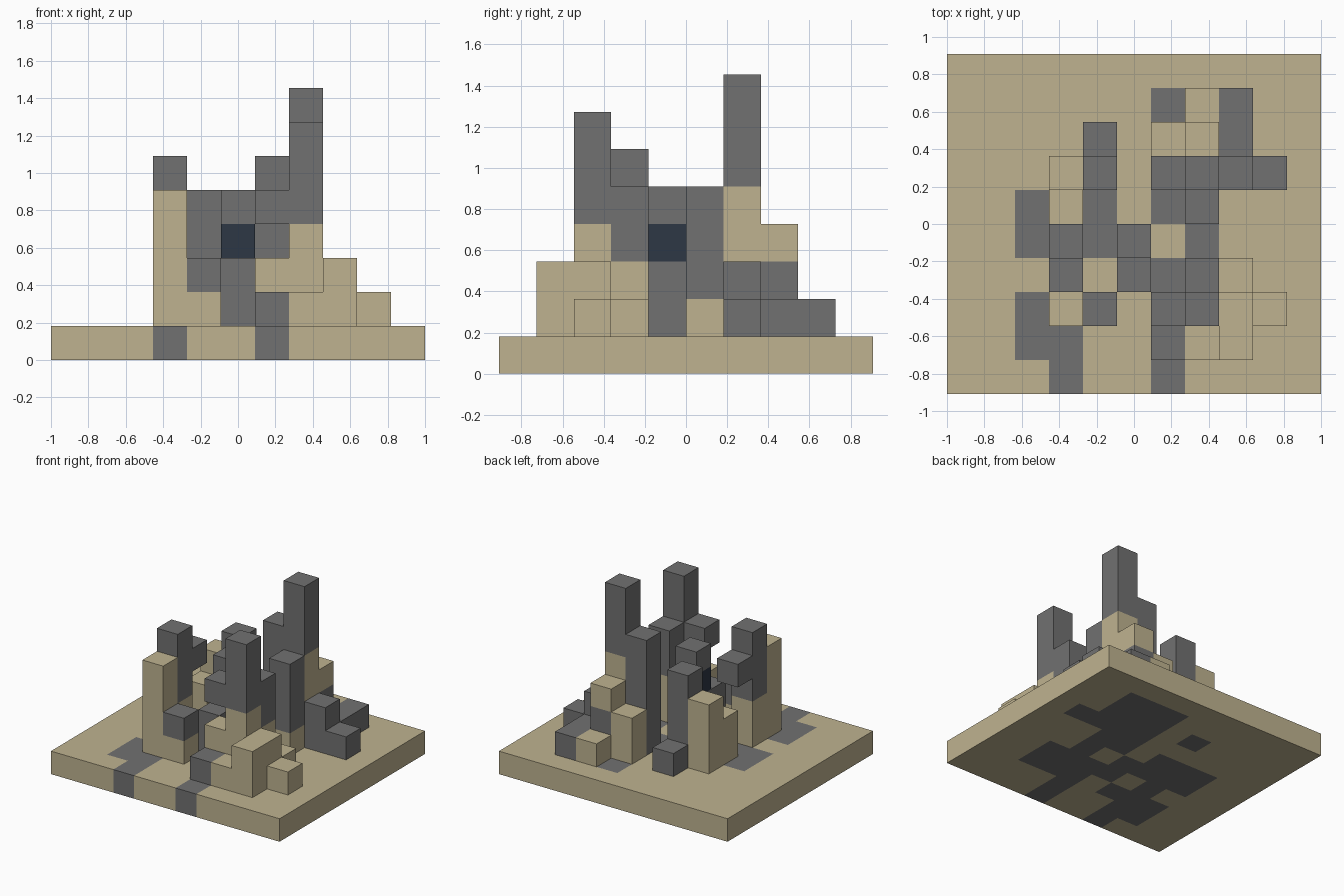
import bpy
import bmesh
from mathutils import Vector

cube = bpy.data.objects.get("Cube")
if cube:
    bpy.data.objects.remove(cube, do_unlink=True)


def make_material(name, rgb):
    mat = bpy.data.materials.new(name)
    mat.use_nodes = True
    mat.diffuse_color = (*rgb, 1)
    mat.node_tree.nodes["Principled BSDF"].inputs["Base Color"].default_value = (*rgb, 1)
    return mat


MATERIALS = [
    make_material("sand", (0.52, 0.45, 0.28)),
    make_material("slate grey", (0.165, 0.165, 0.165)),
    make_material("dark navy", (0.026, 0.038, 0.058)),
]
CODES = {"s": 0, "g": 1, "n": 2}
CELL = 2 / 11

# Floor pattern, front row first, # is slate
FLOOR = [
    "...#..#....",
    "..##..#....",
    "..###.###..",
    "...#.####..",
    "..####.#...",
    "..###.##...",
    "......####.",
    "....#.###..",
    "......###..",
    "...........",
]

# Towers by (column, row): block colours upward from the slab, "." is a gap
GROUPS = {
    "left_front_stairs": {
        (6, 1): "g", (7, 1): "s", (8, 1): "ss", (8, 2): "ss",
        (9, 2): "s", (8, 3): "s"},
    "left_front_towers": {
        (7, 2): "sssggg", (6, 2): "ss.g", (7, 3): "ssgg", (7, 5): "sggg"},
    "right_front_towers": {
        (3, 2): "ssss", (4, 2): "sg", (3, 3): "ssggg", (3, 4): "...g"},
    "centre_tower": {(5, 3): "gg", (5, 4): "ggng"},
    "right_back_towers": {
        (3, 5): "ss", (3, 6): "sss", (4, 6): "gggg", (4, 7): "g"},
    "left_back_towers": {
        (7, 6): "ssssggg", (6, 6): "ggggg", (6, 7): "ss", (7, 7): "ggs"},
    "left_back_stairs": {
        (8, 6): "gg", (9, 6): "g", (8, 7): "g", (8, 8): "g", (7, 8): "s"},
}

slab = {(i, j, 0): int(mark == "#")
        for j, row in enumerate(FLOOR) for i, mark in enumerate(row)}
parts = {"base_slab": slab}
for name, towers in GROUPS.items():
    parts[name] = {(i, j, k): CODES[code]
                   for (i, j), stack in towers.items()
                   for k, code in enumerate(stack, 1) if code != "."}
filled = set().union(*parts.values())


def build_blocks(name, blocks):
    """Join unit blocks into one object, keeping only their exposed faces."""
    bm = bmesh.new()
    for (i, j, k), colour in blocks.items():
        centre = Vector((i - 5, j - 4.5, k + 0.5))
        for axis in range(3):
            for sign in (-1, 1):
                normal = Vector((0, 0, 0))
                normal[axis] = sign
                near = (i + int(normal.x), j + int(normal.y), k + int(normal.z))
                if near in filled:
                    continue
                u, v = Vector((0, 0, 0)), Vector((0, 0, 0))
                u[(axis + 1) % 3] = 0.5
                v[(axis + 2) % 3] = 0.5 * sign
                mid = centre + normal / 2
                corners = (mid - u - v, mid + u - v, mid + u + v, mid - u + v)
                face = bm.faces.new([bm.verts.new(c * CELL) for c in corners])
                face.material_index = colour
    bmesh.ops.remove_doubles(bm, verts=bm.verts, dist=0.001)
    mesh = bpy.data.meshes.new(name)
    bm.to_mesh(mesh)
    bm.free()
    for mat in MATERIALS:
        mesh.materials.append(mat)
    bpy.context.collection.objects.link(bpy.data.objects.new(name, mesh))


for part, blocks in parts.items():
    build_blocks(part, blocks)
